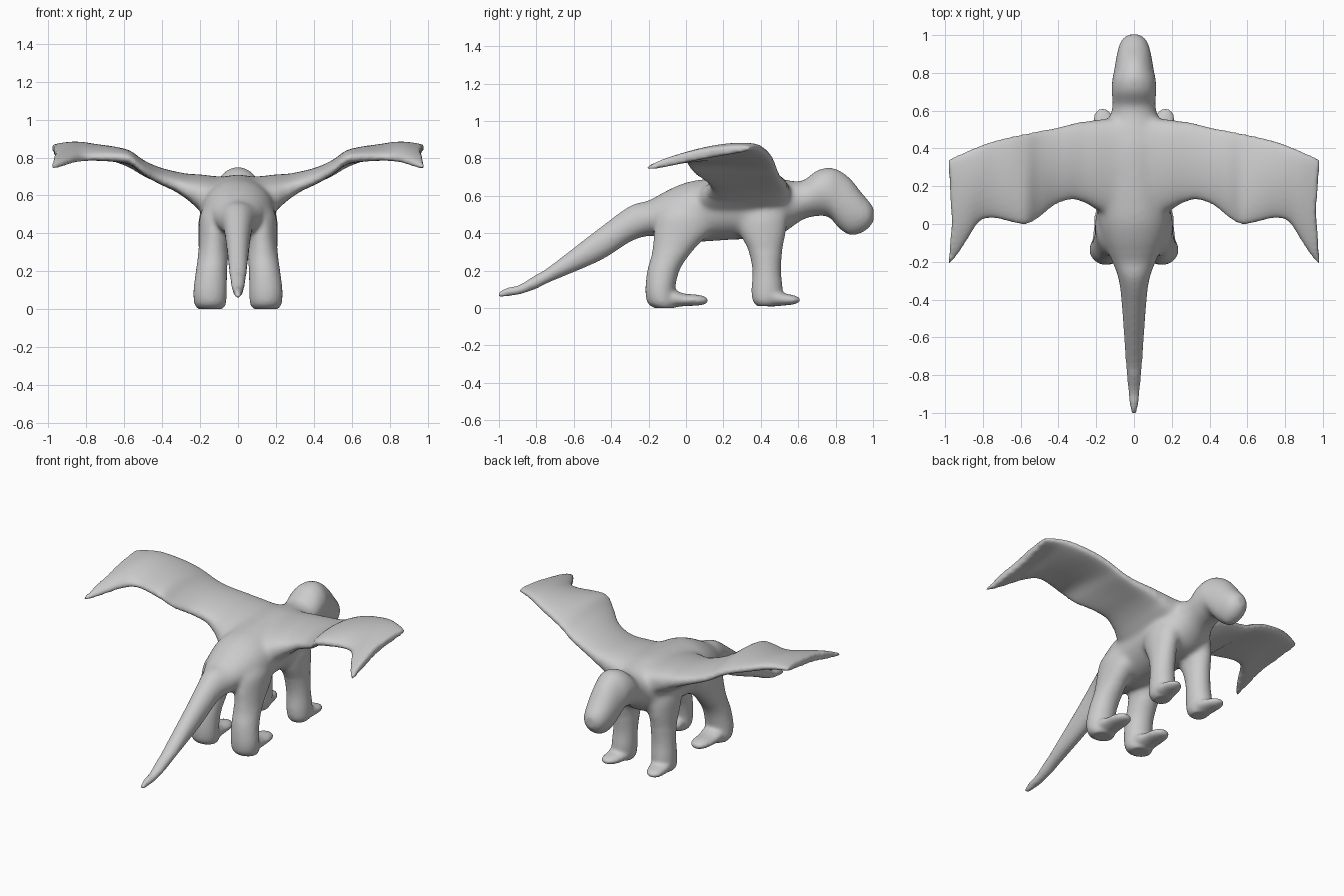
import bpy, bmesh, math

SEG = 28
bm = bmesh.new()


def spline(rows, sub=5):
    """Smoothly resample station rows (Catmull-Rom)."""
    out = []
    for i in range(len(rows) - 1):
        p0, p1, p2, p3 = (rows[max(0, min(len(rows) - 1, i + k))] for k in (-1, 0, 1, 2))
        for s in range(sub):
            t = s / sub
            out.append([0.5 * (2 * b + (c - a) * t + (2 * a - 5 * b + 4 * c - d) * t * t
                               + (3 * b - a - 3 * c + d) * t ** 3)
                        for a, b, c, d in zip(p0, p1, p2, p3)])
    out.append(list(rows[-1]))
    return out


def loft(rings):
    """Skin a list of closed rings and cap both ends."""
    vs = [[bm.verts.new(p) for p in r] for r in rings]
    n = len(vs[0])
    for a, b in zip(vs, vs[1:]):
        for j in range(n):
            bm.faces.new((a[j], a[(j + 1) % n], b[(j + 1) % n], b[j]))
    bm.faces.new(vs[0][::-1])
    bm.faces.new(vs[-1])


ANG = [(math.cos(2 * math.pi * k / SEG), math.sin(2 * math.pi * k / SEG)) for k in range(SEG)]


def loft_y(rows, side=1):
    """Rows: y, top z, bottom z, half width, centre x."""
    loft([[(side * (x + w * c), y, (t + b) / 2 + (t - b) / 2 * s) for c, s in ANG]
          for y, t, b, w, x in spline(rows)])


def loft_z(rows, side):
    """Rows: z, centre x, back y, front y, half width."""
    loft([[(side * (x + w * c), (a + b) / 2 + (b - a) / 2 * s, z) for c, s in ANG]
          for z, x, a, b, w in spline(rows)])


def wing(side):
    """Rows: x, leading y, trailing y, leading z, trailing z, half thickness, tip notch."""
    rows = [(0.0, .56, .08, .61, .58, .10, 0), (.12, .56, .05, .615, .575, .10, 0),
            (.20, .553, .075, .63, .59, .092, 0), (.26, .545, .11, .65, .62, .068, 0),
            (.33, .53, .13, .67, .655, .052, 0), (.42, .508, .10, .695, .69, .043, 0),
            (.50, .495, .035, .725, .735, .04, 0), (.57, .48, -.003, .765, .79, .04, 0),
            (.65, .463, .01, .80, .80, .04, 0), (.75, .438, .032, .83, .80, .037, 0),
            (.82, .413, .01, .85, .795, .036, 0), (.88, .388, -.08, .86, .78, .033, .002),
            (.935, .365, -.165, .86, .76, .03, .012), (.985, .34, -.218, .855, .745, .026, .022)]
    rings = []
    for x, ly, ty, lz, tz, h, notch in spline(rows, 4):
        ring = []
        for c, s in ANG:
            t = (1 - c) / 2
            arch = 4 * t * (1 - t)
            thick = h * math.copysign(abs(s) ** 0.65, s)
            ring.append((side * (x - notch * arch), ly + (ty - ly) * t,
                         lz + (tz - lz) * t + 0.018 * arch * min(1, x / .5) + thick))
        rings.append(ring)
    loft(rings)


# tail, torso, neck and head
loft_y([(-1.003, .085, .055, .012, 0), (-.96, .108, .062, .022, 0), (-.89, .125, .073, .03, 0),
        (-.8, .18, .103, .038, 0), (-.73, .222, .138, .044, 0), (-.46, .43, .253, .062, 0),
        (-.3, .545, .353, .08, 0), (-.2, .575, .385, .115, 0), (-.1, .63, .37, .16, 0),
        (0, .672, .35, .188, 0), (.1, .69, .355, .195, 0), (.25, .705, .365, .198, 0),
        (.4, .71, .37, .195, 0), (.5, .695, .39, .17, 0), (.57, .68, .435, .13, 0),
        (.63, .685, .475, .114, 0), (.7, .735, .492, .118, 0), (.765, .75, .485, .115, 0),
        (.82, .735, .425, .104, 0), (.88, .69, .39, .094, 0), (.94, .615, .403, .08, 0),
        (.98, .568, .432, .06, 0), (1.003, .535, .465, .027, 0)])

for side in (-1, 1):
    wing(side)
    # hind leg and foot
    loft_z([(.0, .145, -.17, -.06, .065), (.03, .147, -.207, -.05, .084), (.1, .147, -.217, -.058, .088),
            (.2, .14, -.207, -.035, .083), (.28, .132, -.185, .015, .08), (.35, .128, -.175, .08, .08),
            (.42, .122, -.17, .14, .085), (.5, .112, -.15, .14, .088), (.58, .09, -.08, .10, .06)], side)
    loft_y([(-.18, .09, .01, .06, .145), (-.08, .10, .004, .073, .145), (-.01, .078, .01, .066, .147),
            (.06, .072, .013, .06, .147), (.1, .062, .02, .042, .147), (.118, .05, .03, .02, .147)], side)
    # front leg and foot
    loft_z([(.01, .145, .38, .48, .05), (.04, .147, .356, .507, .07), (.1, .145, .35, .517, .075),
            (.2, .14, .355, .508, .073), (.3, .135, .335, .515, .074), (.4, .13, .285, .535, .08),
            (.5, .115, .26, .54, .088), (.6, .09, .30, .50, .06)], side)
    loft_y([(.38, .09, .013, .057, .147), (.46, .105, .008, .068, .15), (.52, .082, .013, .062, .156),
            (.57, .07, .018, .052, .162), (.6, .06, .028, .032, .166), (.613, .05, .034, .015, .168)], side)

bmesh.ops.recalc_face_normals(bm, faces=bm.faces)
mesh = bpy.data.meshes.new("winged_creature")
bm.to_mesh(mesh)
bm.free()
creature = bpy.data.objects.new("winged_creature", mesh)
bpy.context.collection.objects.link(creature)
bpy.context.view_layer.objects.active = creature
creature.select_set(True)

# fuse all parts into one skin
remesh = creature.modifiers.new("fuse", 'REMESH')
remesh.mode = 'VOXEL'
remesh.voxel_size = 0.011
bpy.ops.object.modifier_apply(modifier="fuse")

# blend shoulders, hips and belly more strongly than the rest
joints = creature.vertex_groups.new(name="joints")
joints.add([v.index for v in creature.data.vertices
            if abs(v.co.x) < .27 and -.15 < v.co.y < .62 and .3 < v.co.z], 1.0, 'REPLACE')
blend = creature.modifiers.new("blend", 'SMOOTH')
blend.factor = 0.5
blend.iterations = 30
blend.vertex_group = "joints"
bpy.ops.object.modifier_apply(modifier="blend")
soft = creature.modifiers.new("soften", 'SMOOTH')
soft.factor = 0.5
soft.iterations = 7
bpy.ops.object.modifier_apply(modifier="soften")
bpy.ops.object.shade_smooth()

grey = bpy.data.materials.new("clay_grey")
grey.diffuse_color = (0.6, 0.6, 0.6, 1)
creature.data.materials.clear()
creature.data.materials.append(grey)
